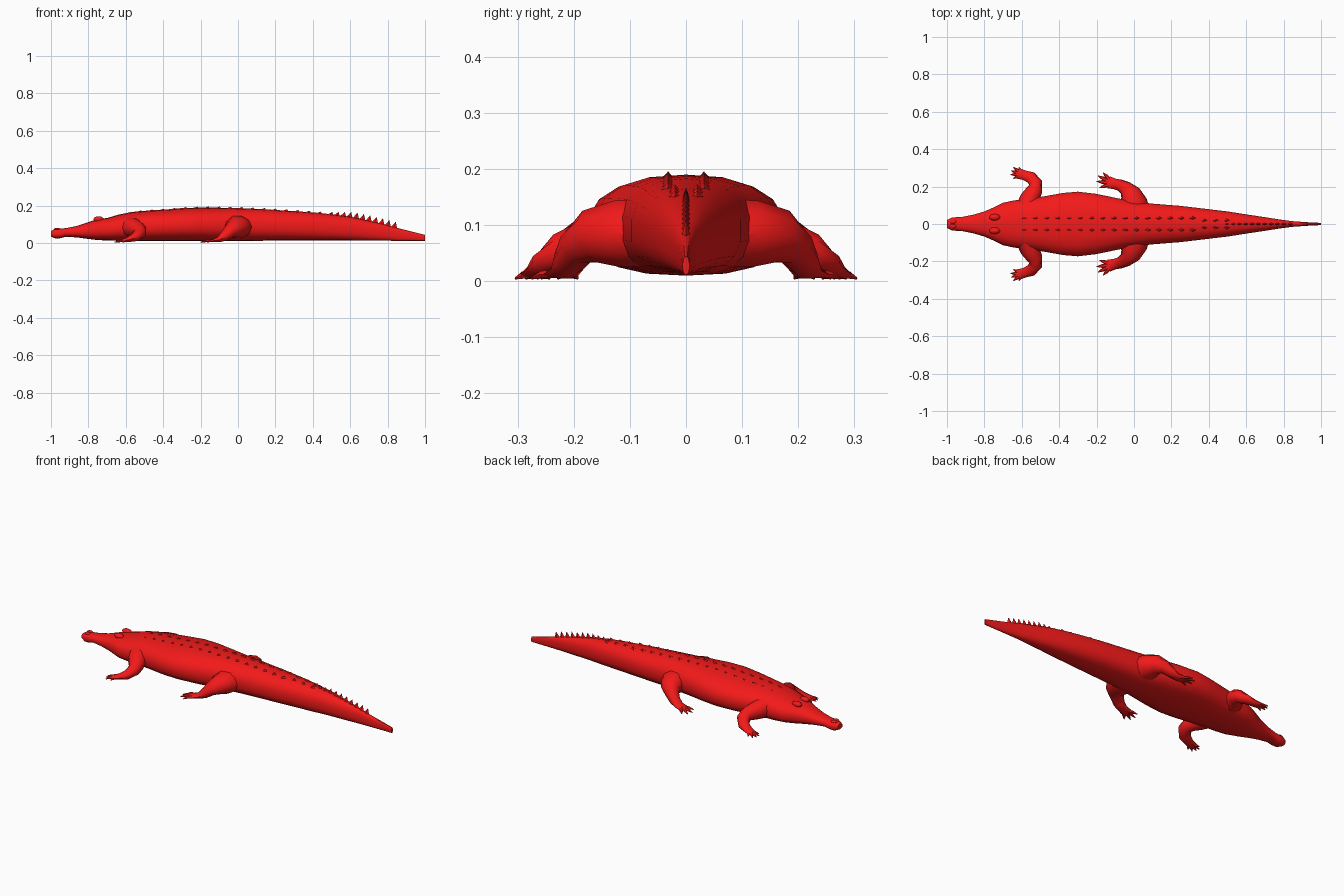
import bpy, bmesh, math
from mathutils import Vector

if "Cube" in bpy.data.objects:
    bpy.data.objects.remove(bpy.data.objects["Cube"])

skin = bpy.data.materials.new("red_skin")
skin.diffuse_color = (0.9, 0.01, 0.01, 1)
skin.use_nodes = True
skin.node_tree.nodes["Principled BSDF"].inputs["Base Color"].default_value = skin.diffuse_color


def finish(name, bm, angle=35, mirror=False):
    bmesh.ops.recalc_face_normals(bm, faces=bm.faces)
    me = bpy.data.meshes.new(name)
    bm.to_mesh(me)
    bm.free()
    ob = bpy.data.objects.new(name, me)
    bpy.context.collection.objects.link(ob)
    me.materials.append(skin)
    if mirror:
        m = ob.modifiers.new("mirror", 'MIRROR')
        m.use_axis = (False, True, False)
    bpy.ops.object.select_all(action='DESELECT')
    ob.select_set(True)
    bpy.context.view_layer.objects.active = ob
    bpy.ops.object.shade_smooth_by_angle(angle=math.radians(angle))
    return ob


def loft(bm, rings):
    vs = [[bm.verts.new(p) for p in r] for r in rings]
    n = len(vs[0])
    for a, b in zip(vs, vs[1:]):
        for i in range(n):
            j = (i + 1) % n
            bm.faces.new((a[i], a[j], b[j], b[i]))
    bm.faces.new(vs[0])
    bm.faces.new(vs[-1])


def limb(bm, stations, n=10):
    """stations: (x, y, z, sideways radius, upward radius)"""
    pts = [Vector(s[:3]) for s in stations]
    rings = []
    for k, s in enumerate(stations):
        t = (pts[min(k + 1, len(pts) - 1)] - pts[max(k - 1, 0)]).normalized()
        side = t.cross(Vector((0, 0, 1))).normalized()
        up = side.cross(t)
        rings.append([pts[k] + side * s[3] * math.cos(a) + up * s[4] * math.sin(a)
                      for a in (2 * math.pi * i / n for i in range(n))])
    loft(bm, rings)


# x, half width, bottom, top
BODY = [(-1.0, .022, .035, .065), (-.975, .034, .024, .078), (-.95, .037, .026, .077),
        (-.92, .038, .034, .080), (-.86, .050, .030, .092), (-.80, .068, .022, .112),
        (-.75, .090, .016, .128), (-.70, .115, .014, .134), (-.64, .128, .012, .152),
        (-.57, .135, .011, .166), (-.48, .150, .010, .174), (-.38, .168, .010, .180),
        (-.30, .175, .010, .187), (-.20, .163, .010, .190), (-.10, .142, .010, .189),
        (0, .122, .010, .187), (.10, .110, .012, .183), (.25, .098, .014, .174),
        (.40, .080, .014, .164), (.50, .068, .014, .154), (.60, .052, .014, .141),
        (.70, .037, .013, .119), (.78, .024, .013, .100), (.85, .015, .012, .081),
        (.92, .010, .012, .064), (1.0, .006, .012, .044)]


def top_z(x):
    for a, b in zip(BODY, BODY[1:]):
        if a[0] <= x <= b[0]:
            return a[3] + (b[3] - a[3]) * (x - a[0]) / (b[0] - a[0])
    return BODY[-1][3]


# body from snout to tail tip
def section(x, w, lo, hi, n=18):
    mid, r = (lo + hi) / 2, (hi - lo) / 2
    ring = []
    for i in range(n):
        a = 2 * math.pi * (i + .5) / n
        c, s = math.cos(a), math.sin(a)
        p = .9 if s > 0 else .7
        ring.append((x, math.copysign(w * abs(c) ** .85, c),
                     mid + math.copysign(r * min(1, (abs(s) / math.sin(math.pi * 8.5 / 18)) ** p), s)))
    return ring


bm = bmesh.new()
loft(bm, [section(*s) for s in BODY])
finish("body", bm)

# front legs with five short toes
bm = bmesh.new()
limb(bm, [(-.575, .08, .085, .06, .060), (-.555, .14, .080, .052, .050),
          (-.53, .185, .070, .042, .040), (-.525, .218, .055, .036, .034),
          (-.55, .248, .032, .032, .024), (-.59, .262, .018, .026, .014),
          (-.62, .270, .012, .028, .008)])
for tip in [(-.615, .303), (-.645, .304), (-.657, .285), (-.660, .264), (-.645, .243)]:
    limb(bm, [(-.60, .266, .013, .012, .009),
              (-.6 + (tip[0] + .6) * .6, .266 + (tip[1] - .266) * .6, .011, .009, .007),
              (*tip, .005, .002, .002)], 6)
finish("front_legs", bm, 40, True)

# hind legs with four long toes
bm = bmesh.new()
limb(bm, [(0, .06, .085, .085, .064), (-.005, .12, .085, .075, .062),
          (-.02, .165, .080, .055, .050), (-.045, .192, .062, .038, .036),
          (-.075, .208, .035, .031, .026), (-.105, .215, .018, .028, .015),
          (-.135, .222, .013, .033, .008)])
for tip in [(-.165, .275), (-.193, .258), (-.200, .228), (-.185, .193)]:
    limb(bm, [(-.115, .218, .014, .015, .010),
              (-.115 + (tip[0] + .115) * .65, .218 + (tip[1] - .218) * .65, .012, .010, .007),
              (*tip, .005, .002, .002)], 6)
finish("hind_legs", bm, 40, True)


# small helper for triangular fins and scutes
def scute(bm, x, y, z, length, width, height):
    base = [bm.verts.new((x + dx * length / 2, y + dy * width / 2, z - .012))
            for dx, dy in ((-1, 0), (0, -1), (1, 0), (0, 1))]
    tip = bm.verts.new((x + length * .3, y, z + height))
    for i in range(4):
        bm.faces.new((base[i], base[(i + 1) % 4], tip))
    bm.faces.new(base)


# single row of tail spikes
bm = bmesh.new()
for i in range(11):
    x = .49 + i * .034
    scute(bm, x, 0, top_z(x), .044, .018, .012 + .016 * min(1, i / 4))
finish("tail_spikes", bm, 20)

# paired back scutes
bm = bmesh.new()
for i in range(19):
    x = -.60 + i * .06
    scute(bm, x, .032 if x < .3 else .02, top_z(x) - .002, .075, .035, .008)
finish("back_scutes", bm, 20, True)

# eye ridges and nostril bumps
for name, loc, size in [("eye_ridges", (-.745, .036, .127), (.030, .018, .016)),
                        ("nostrils", (-.967, .012, .074), (.018, .012, .008))]:
    bm = bmesh.new()
    bmesh.ops.create_uvsphere(bm, u_segments=10, v_segments=6, radius=1)
    bmesh.ops.scale(bm, vec=size, verts=bm.verts)
    bmesh.ops.translate(bm, vec=loc, verts=bm.verts)
    finish(name, bm, 40, True)
